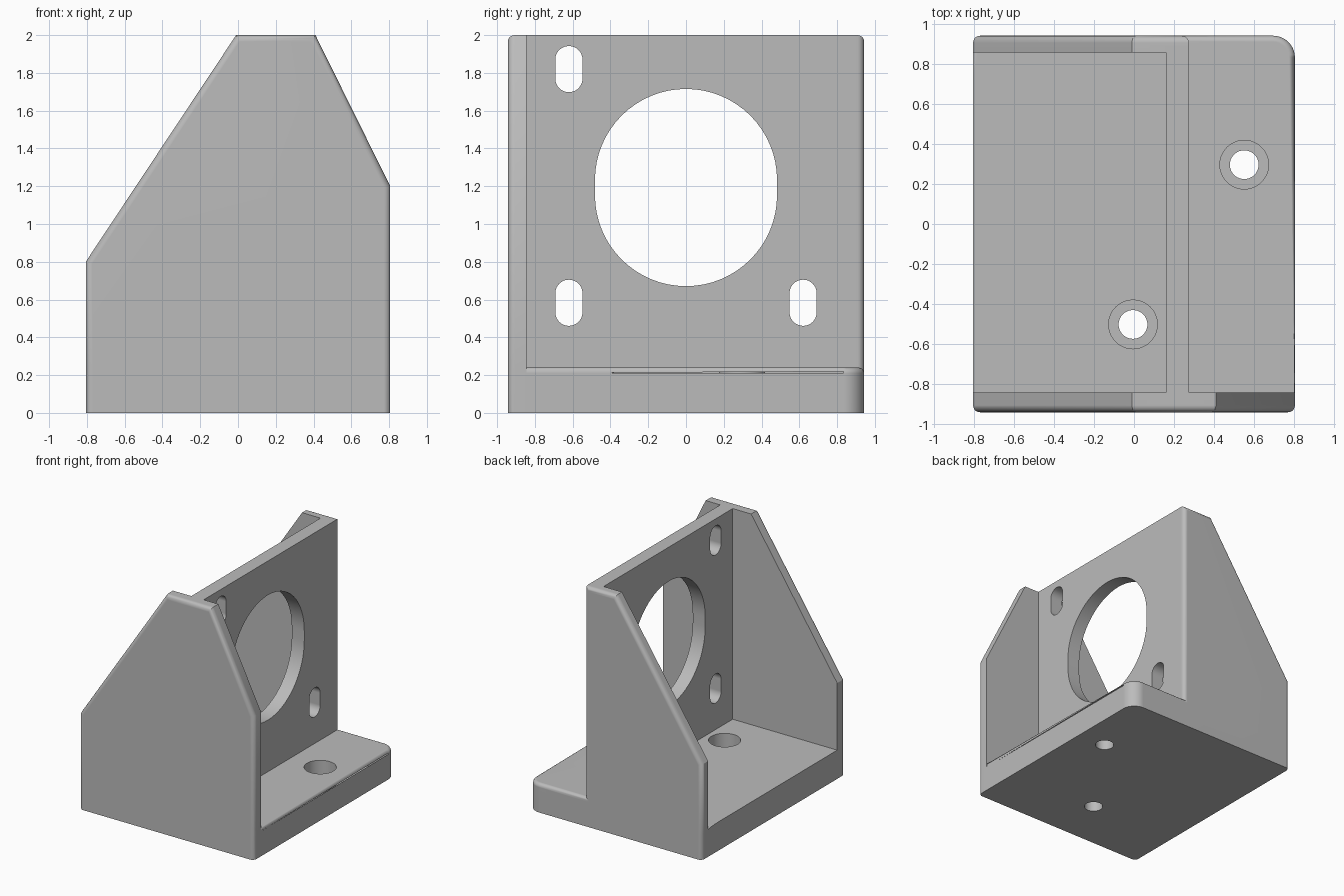
import bpy, bmesh, math
from mathutils import Vector

if "Cube" in bpy.data.objects:
    bpy.data.objects.remove(bpy.data.objects["Cube"], do_unlink=True)

grey = bpy.data.materials.new("light grey")
grey.use_nodes = True
colour = (0.5, 0.5, 0.5, 1)
grey.diffuse_color = colour
grey.node_tree.nodes["Principled BSDF"].inputs["Base Color"].default_value = colour

W, D, T = 0.806, 0.943, 0.24      # half width, half depth, base thickness
FRONT_IN, BACK_IN = -0.845, 0.86  # inner faces of the side walls
PLATE_L, PLATE_R = 0.16, 0.275    # upright plate
R = 0.035                         # small edge rounding


def prism(name, outline, axis, lo, hi):
    """Extrude a 2D outline along an axis: y takes (x, z), x takes (y, z), z takes (x, y)."""
    bm = bmesh.new()
    place = {"x": lambda a, b: (lo, a, b), "y": lambda a, b: (a, lo, b),
             "z": lambda a, b: (a, b, lo)}[axis]
    face = bm.faces.new([bm.verts.new(place(a, b)) for a, b in outline])
    move = Vector([hi - lo if c == axis else 0 for c in "xyz"])
    new = bmesh.ops.extrude_face_region(bm, geom=[face])["geom"]
    bmesh.ops.translate(bm, vec=move, verts=[v for v in new if isinstance(v, bmesh.types.BMVert)])
    bmesh.ops.recalc_face_normals(bm, faces=bm.faces)
    mesh = bpy.data.meshes.new(name)
    bm.to_mesh(mesh)
    bm.free()
    mesh.materials.append(grey)
    obj = bpy.data.objects.new(name, mesh)
    bpy.context.collection.objects.link(obj)
    return obj


def round_edges(obj, rule, radius, segments=5):
    """Round every edge whose two ends satisfy the rule."""
    bm = bmesh.new()
    bm.from_mesh(obj.data)
    edges = [e for e in bm.edges if rule(e.verts[0].co, e.verts[1].co)]
    bmesh.ops.bevel(bm, geom=edges, offset=radius, segments=segments,
                    profile=0.5, affect='EDGES')
    bm.to_mesh(obj.data)
    bm.free()


def box(name, x0, x1, y0, y1, z0, z1):
    return prism(name, [(x0, y0), (x1, y0), (x1, y1), (x0, y1)], "z", z0, z1)


def slot(a, b, radius, straight, steps=32):
    """Upright stadium outline; a circle when the straight part is zero."""
    points = []
    for side in (0, 1):
        for i in range(steps + 1 if straight else steps):
            t = math.pi * (side + i / steps)
            points.append((a + radius * math.cos(t),
                           b + radius * math.sin(t) + straight / 2 * (1 - 2 * side)))
    return points


def combine(target, tool, operation):
    bpy.context.view_layer.objects.active = target
    mod = target.modifiers.new("combine", 'BOOLEAN')
    mod.operation, mod.object, mod.solver = operation, tool, 'EXACT'
    bpy.ops.object.modifier_apply(modifier=mod.name)
    bpy.data.objects.remove(tool, do_unlink=True)


# Base with one large rounded corner and a rounded rim on the open ledge
bracket = box("motor_bracket", -W, W, -D, D, 0, T)
round_edges(bracket, lambda p, q: min(p.x, q.x) > W - 0.01 and min(p.y, q.y) > D - 0.01, 0.11, 10)
round_edges(bracket, lambda p, q: abs(p.z - q.z) > 0.1 and p.y < -D + 0.01, R)
round_edges(bracket, lambda p, q: abs(p.z - q.z) > 0.1 and p.x < -W + 0.01 and p.y > D - 0.01, R)
round_edges(bracket, lambda p, q: min(p.z, q.z) > T - 0.01 and (
    min(p.x, q.x) > W - 0.12 and min(p.y, q.y) > -D + R - 0.01
    or min(p.y, q.y) > D - 0.12), 0.03)

# Side walls with rounded outer edges
front_wall = prism("front_wall", [(-W, 0), (W, 0), (W, 1.2), (0.41, 2), (-0.01, 2), (-W, 0.8)],
                   "y", -D, FRONT_IN)
back_wall = prism("back_wall", [(-W, 0), (PLATE_R, 0), (PLATE_R, 2), (-0.01, 2), (-W, 0.8)],
                  "y", BACK_IN, D)
for wall, side in ((front_wall, -1), (back_wall, 1)):
    round_edges(wall, lambda p, q: min(p.y * side, q.y * side) > D - 0.01
                and max(p.z, q.z) > 0.1, R)

# Upright mounting plate
plate = box("mounting_plate", PLATE_L, PLATE_R, -0.89, 0.89, 0.1, 2)
for part in (front_wall, back_wall, plate):
    combine(bracket, part, 'UNION')

# Large opening and three adjustment slots through the plate
for y, z, radius, straight in ((0, 1.193, 0.482, 0.08), (-0.62, 1.82, 0.072, 0.1),
                               (-0.62, 0.583, 0.072, 0.1), (0.62, 0.583, 0.072, 0.1)):
    combine(bracket, prism("slot_cutter", slot(y, z, radius, straight), "x", 0.05, 0.4), 'DIFFERENCE')

# Counterbored screw holes in the base
for x, y in ((0.552, 0.297), (-0.005, -0.503)):
    for radius, floor in ((0.072, -0.1), (0.122, 0.1)):
        combine(bracket, prism("hole_cutter", slot(x, y, radius, 0, 24), "z", floor, 0.4), 'DIFFERENCE')

# Smooth rounded edges, flat main faces
bpy.ops.object.select_all(action='DESELECT')
bracket.select_set(True)
bpy.context.view_layer.objects.active = bracket
bpy.ops.object.shade_smooth_by_angle(angle=math.radians(30))
weighted = bracket.modifiers.new("weighted normals", 'WEIGHTED_NORMAL')
weighted.keep_sharp = True
